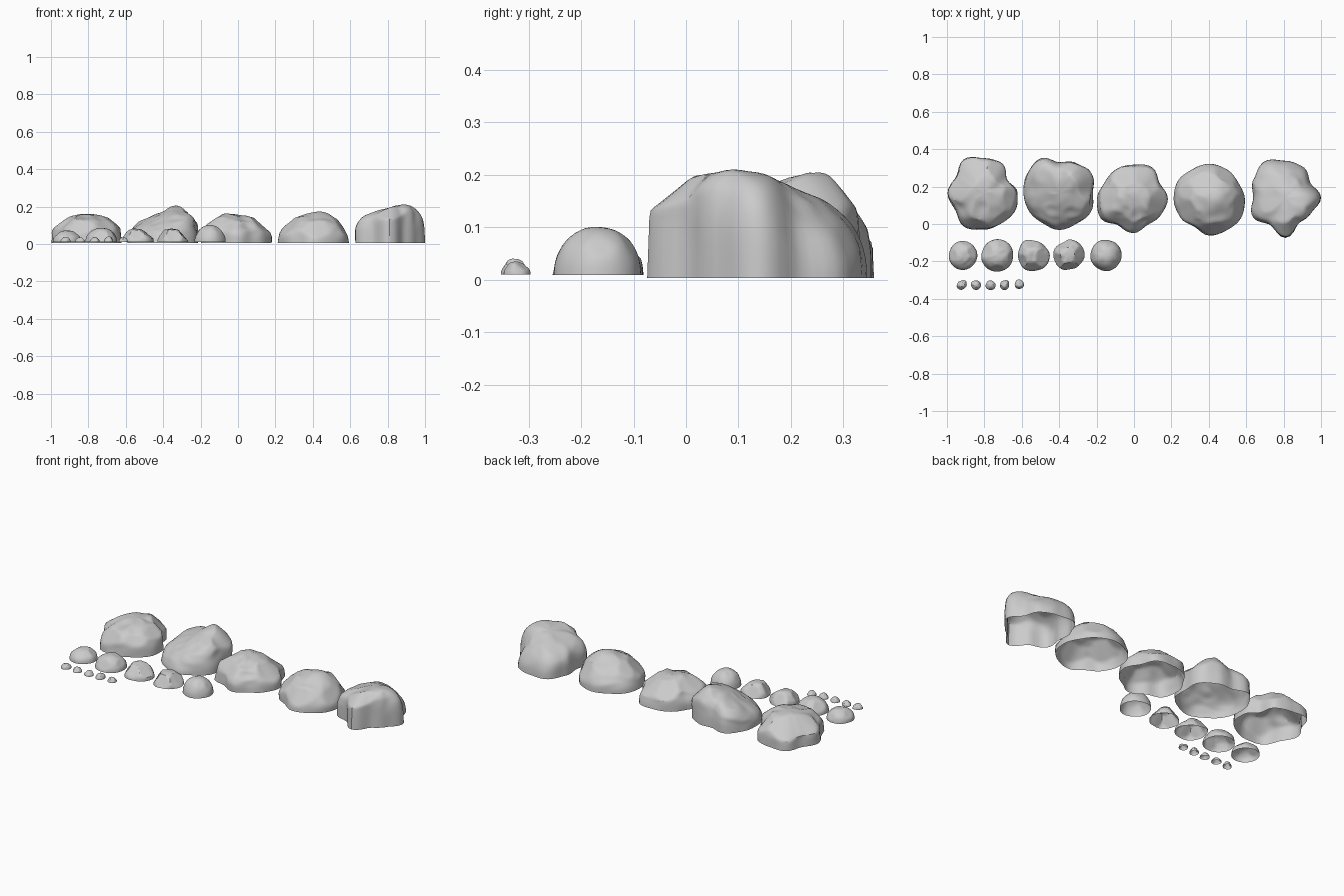
import bpy
import bmesh
import math
import random
from mathutils import Vector, noise

cube = bpy.data.objects.get("Cube")
if cube:
    bpy.data.objects.remove(cube, do_unlink=True)

stone = bpy.data.materials.new("stone_grey")
stone.use_nodes = True
stone.diffuse_color = (0.6, 0.6, 0.6, 1)
stone.node_tree.nodes["Principled BSDF"].inputs["Base Color"].default_value = stone.diffuse_color


def outline_radius(radii, angle):
    """Smoothly blend the evenly spaced outline radii around the rock."""
    place = angle / math.tau * len(radii)
    i = int(place)
    blend = (1 - math.cos((place - i) * math.pi)) / 2
    first, second = radii[i % len(radii)], radii[(i + 1) % len(radii)]
    return first + (second - first) * blend


def rock(name, centre, radii, height, seed, base=0.004, lean=(0, 0), peak=(0, 0, 0),
         boxy=2.4, steep=(0, 0), rough=0.07, cuts=5, reach=1.0, rounding=0.4,
         sides=56, rings=20):
    """Open-bottomed dome with chipped facets, a lumpy top and one steeper side."""
    rng = random.Random(seed)
    planes = []
    for k in range(cuts):
        turn = math.tau * (k + rng.uniform(-0.3, 0.3)) / cuts
        normal = Vector((math.cos(turn), math.sin(turn), rng.uniform(0.5, 1.1))).normalized()
        planes.append((normal, reach * rng.uniform(0.94, 1.04)))
    size = sum(radii) / len(radii)
    shift = Vector((seed * 7.3, seed * 3.1, 0))

    def surface(angle, t):
        c, s = math.cos(angle), math.sin(angle)
        power = 2 / (boxy + steep[0] * c + steep[1] * s)
        out = max(math.cos(t * math.pi / 2), 0) ** power
        up = math.sin(t * math.pi / 2) ** power
        p = Vector((c * out, s * out, up))
        # Lumps and ridges fade out towards the base outline
        lump = noise.noise(p * 1.6 + shift) + 0.3 - 1.4 * abs(noise.noise(p * 2.1 - shift))
        p *= 1 + rough * lump * min(1, up * 1.5)
        for normal, limit in planes:
            p -= normal * max(0, p.dot(normal) - limit)
        radius = outline_radius(radii, angle)
        # The top outline is rounder than the base outline
        radius += (size - radius) * rounding * up ** 2
        x, y = p.x * radius, p.y * radius
        bump = peak[2] * math.exp(-((x - peak[0]) ** 2 + (y - peak[1]) ** 2) / (size * 0.5) ** 2)
        z = p.z * (height + lean[0] * x + lean[1] * y + bump - base)
        return centre[0] + x, centre[1] + y, base + max(z, 0)

    bm = bmesh.new()
    grid = [[bm.verts.new(surface(math.tau * i / sides, j / rings)) for i in range(sides)]
            for j in range(rings)]
    tip = bm.verts.new(surface(0, 1))
    for i in range(sides):
        n = (i + 1) % sides
        for low, high in zip(grid, grid[1:]):
            bm.faces.new((low[i], low[n], high[n], high[i]))
        bm.faces.new((grid[-1][i], grid[-1][n], tip))
    # Smooth faces, with the chipped edges kept sharp
    for face in bm.faces:
        face.smooth = True
    bm.normal_update()
    for edge in bm.edges:
        edge.smooth = edge.calc_face_angle(0) < math.radians(30)
    mesh = bpy.data.meshes.new(name)
    bm.to_mesh(mesh)
    bm.free()
    mesh.materials.append(stone)
    obj = bpy.data.objects.new(name, mesh)
    bpy.context.collection.objects.link(obj)


def scaled(*thousandths):
    return [value / 1000 for value in thousandths]


# Large boulders, each with its base outline counter-clockwise from +x
rock("large_boulder_broad", (-0.8, 0.165),
     scaled(178, 140, 185, 187, 212, 175, 197, 180, 210, 195, 185, 190),
     0.153, seed=1, boxy=2.9, reach=1.03, cuts=6)
rock("large_boulder_peaked", (-0.4, 0.165),
     scaled(180, 202, 185, 165, 212, 200, 190, 188, 183, 197, 188, 197),
     0.155, seed=2, lean=(0.2, 0.12), peak=(0.1, 0.1, 0.045), boxy=2.9,
     steep=(0.4, 0.8), reach=1.1, cuts=4, rounding=0.2)
rock("large_boulder_folded", (-0.005, 0.135),
     scaled(185, 165, 197, 182, 182, 174, 193, 203, 163, 182, 160, 172),
     0.143, seed=3, lean=(-0.05, 0), peak=(-0.06, 0.02, 0.014), boxy=2.7,
     reach=1.03, cuts=6)
rock("large_boulder_rounded", (0.405, 0.13),
     scaled(188, 178, 185, 192, 187, 198, 193, 183, 166, 192, 187, 192),
     0.147, seed=4, peak=(0.04, 0, 0.025))
rock("large_boulder_blocky", (0.81, 0.14),
     scaled(190, 155, 190, 198, 225, 197, 172, 202, 165, 214, 152, 158),
     0.187, seed=5, lean=(0.25, -0.04), peak=(0.08, 0, 0.008), boxy=4,
     steep=(-1.3, -1.9), rough=0.04, reach=1.22, cuts=4, rounding=0.2)

# Row of medium stones
medium = [(-0.915, 0.076, 0.072, 0.05, 0.96), (-0.73, 0.087, 0.085, 0.05, 0.96),
          (-0.54, 0.086, 0.08, 0.09, 0.9), (-0.35, 0.083, 0.083, 0.09, 0.86),
          (-0.15, 0.084, 0.1, 0.03, 0.98)]
for k, (x, size, height, uneven, chip) in enumerate(medium):
    rng = random.Random(k + 20)
    ring = [size * (1 + rng.uniform(-uneven, uneven * 0.6)) for _ in range(9)]
    rock(f"medium_stone_{k + 1}", (x, -0.168), ring, height, seed=k + 6, base=0.009,
         boxy=2.1, rough=uneven, cuts=4, reach=chip, sides=40, rings=12)

# Row of pebbles
for k, height in enumerate((0.038, 0.034, 0.036, 0.039, 0.035)):
    rng = random.Random(k + 40)
    ring = [0.027 * rng.uniform(0.82, 1.12) for _ in range(7)]
    rock(f"pebble_{k + 1}", (-0.92 + k * 0.0765, -0.325), ring, height, seed=k + 11,
         base=0.01, boxy=2.2, reach=0.92, sides=28, rings=9)
